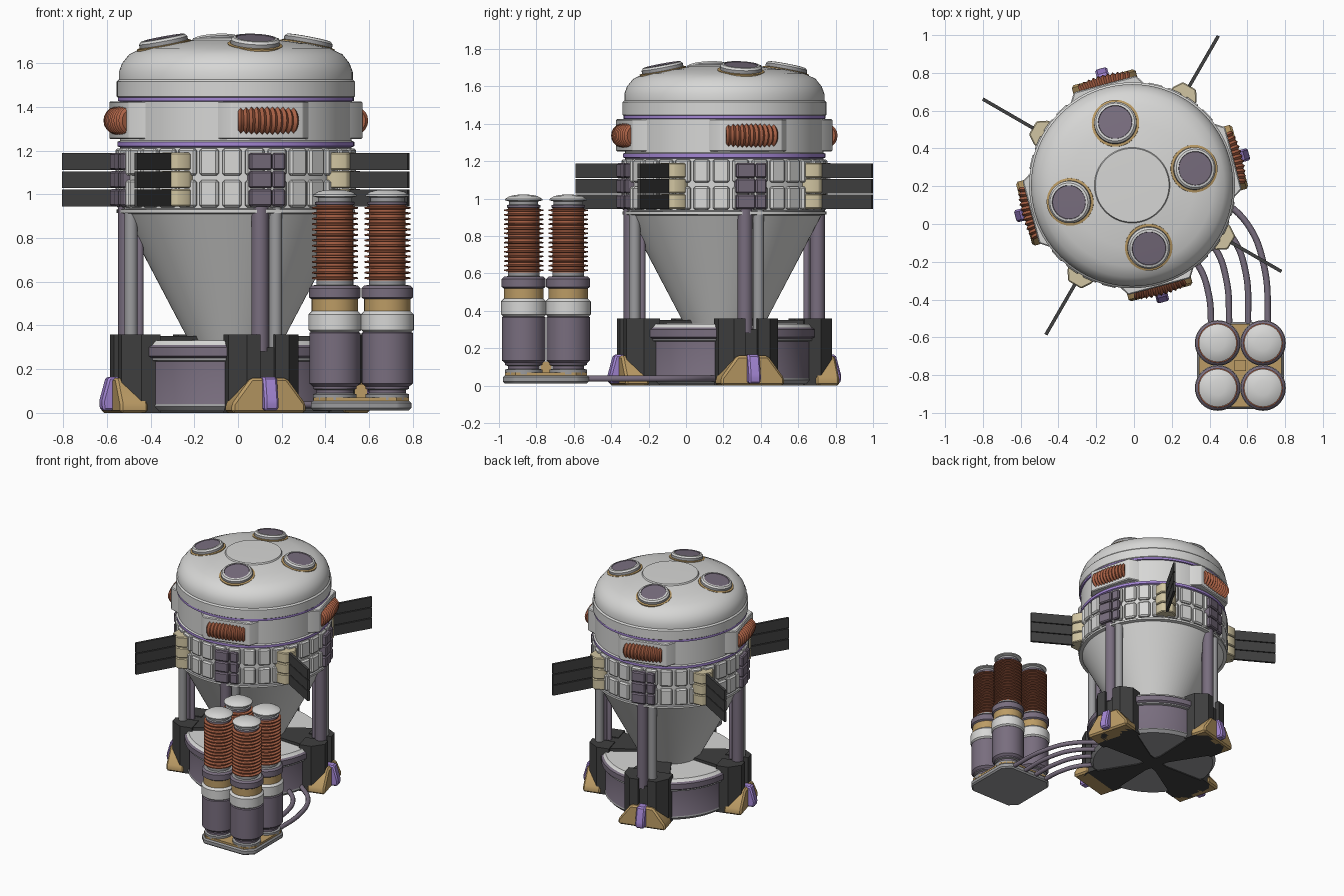
import bpy, bmesh, math
from mathutils import Matrix, Vector

if "Cube" in bpy.data.objects:
    bpy.data.objects.remove(bpy.data.objects["Cube"])

COLORS = [("light_grey", (.68, .68, .67)), ("mid_grey", (.33, .33, .34)), ("dark_grey", (.05, .05, .05)),
          ("purple_grey", (.19, .155, .21)), ("lavender", (.37, .24, .66)), ("gold", (.50, .33, .13)),
          ("beige", (.64, .56, .36)), ("copper", (.40, .12, .06))]
MATS = []
for n, c in COLORS:
    m = bpy.data.materials.new(n)
    m.diffuse_color = (*c, 1)
    m.use_nodes = True
    m.node_tree.nodes["Principled BSDF"].inputs["Base Color"].default_value = m.diffuse_color
    MATS.append(m)
LIGHT, MID, DARK, PURPLE, LAV, GOLD, BEIGE, COPPER = range(8)
CX, CY = -.01, .205
CENTER = Matrix.Translation((CX, CY, 0))
LEGS = [15, 105, 195, 285]
FINS = [60, 150, 240, 330]


def frame(deg):
    """Local frame: x radial, y tangential, z up."""
    return CENTER @ Matrix.Rotation(math.radians(deg), 4, 'Z')


def finish(name, bm):
    bmesh.ops.recalc_face_normals(bm, faces=bm.faces)
    for f in bm.faces:
        f.smooth = True
    for e in bm.edges:
        if len(e.link_faces) == 2 and e.calc_face_angle() > .55:
            e.smooth = False
    me = bpy.data.meshes.new(name)
    bm.to_mesh(me)
    bm.free()
    for m in MATS:
        me.materials.append(m)
    ob = bpy.data.objects.new(name, me)
    bpy.context.collection.objects.link(ob)
    return ob


def prism(bm, pts, plane, a, b, M, mat, bevel=0):
    """Extrude a polygon in plane xy, yz or xz from a to b."""
    put = {'xy': lambda p, t: (p[0], p[1], t), 'yz': lambda p, t: (t, p[0], p[1]),
           'xz': lambda p, t: (p[0], t, p[1])}[plane]
    lo = [bm.verts.new(M @ Vector(put(p, a))) for p in pts]
    hi = [bm.verts.new(M @ Vector(put(p, b))) for p in pts]
    k = len(pts)
    fs = [bm.faces.new(lo[::-1]), bm.faces.new(hi)]
    fs += [bm.faces.new((lo[i], lo[(i + 1) % k], hi[(i + 1) % k], hi[i])) for i in range(k)]
    for f in fs:
        f.material_index = mat
    if bevel:
        bmesh.ops.recalc_face_normals(bm, faces=fs)
        bmesh.ops.bevel(bm, geom=list({e for f in fs for e in f.edges}), offset=bevel,
                        segments=1, affect='EDGES', material=mat)


def rect(x0, x1, y0, y1):
    return [(x0, y0), (x1, y0), (x1, y1), (x0, y1)]


def revolve(bm, prof, M, n=64):
    """Profile of (radius, z, colour of the band that ends here)."""
    prev = None
    for r, z, mat in prof:
        if r == 0:
            ring = [bm.verts.new(M @ Vector((0, 0, z)))] * n
        else:
            ring = [bm.verts.new(M @ Vector((r * math.cos(t), r * math.sin(t), z)))
                    for t in (2 * math.pi * i / n for i in range(n))]
        if prev:
            for i in range(n):
                j = (i + 1) % n
                vs = list(dict.fromkeys((prev[i], prev[j], ring[j], ring[i])))
                bm.faces.new(vs).material_index = mat
        prev = ring


# main hull: cone, tile band, coil band, dome
bm = bmesh.new()
revolve(bm, [(0, .31, LIGHT), (.215, .33, LIGHT), (.52, .91, LIGHT), (.545, .915, LIGHT), (.545, .93, LIGHT),
             (.53, .935, MID), (.53, 1.215, LIGHT), (.542, 1.22, LAV), (.542, 1.24, LAV), (.53, 1.245, LIGHT),
             (.53, 1.425, LIGHT), (.54, 1.427, LAV), (.54, 1.443, LAV), (.545, 1.447, LIGHT), (.545, 1.515, LIGHT),
             (.535, 1.525, LIGHT), (.535, 1.56, LIGHT), (.52, 1.60, LIGHT), (.488, 1.64, LIGHT), (.43, 1.668, LIGHT),
             (.33, 1.69, LIGHT), (.2, 1.705, LIGHT), (.195, 1.715, LIGHT), (0, 1.718, LIGHT)], CENTER, 96)
finish("hull", bm)

# wall tiles in two rows
bm = bmesh.new()
for i in range(32):
    for z in (.94, 1.085):
        prism(bm, rect(-.044, .044, z, z + .125), 'yz', .515, .55, frame(15 + (i + .5) * 11.25), LIGHT, .01)
finish("wall_tiles", bm)

# coil housings and coils
bm = bmesh.new()
coil = bmesh.new()
for a in LEGS:
    prism(bm, [(.46, -.23), (.46, .23), (.555, .17), (.555, -.17)], 'xy', 1.252, 1.425, frame(a), LIGHT, .006)
    N = 23
    rings = []
    for i in range(N):
        M = frame(a - 14 + 28 * i / (N - 1)) @ Matrix.Translation((.54, 0, 1.337))
        r = .066 if i % 2 else .054
        rings.append([coil.verts.new(M @ Vector((r * math.cos(t), 0, r * math.sin(t))))
                      for t in (2 * math.pi * k / 20 for k in range(20))])
    for p, q in zip(rings, rings[1:]):
        for k in range(20):
            coil.faces.new((p[k], p[(k + 1) % 20], q[(k + 1) % 20], q[k]))
    coil.faces.new(rings[0])
    coil.faces.new(rings[-1])
for f in coil.faces:
    f.material_index = COPPER
finish("coil_housings", bm)
finish("coils", coil)

# roof vents
bm = bmesh.new()
for a in LEGS:
    M = frame(a) @ Matrix.Translation((.34, 0, 1.683)) @ Matrix.Rotation(math.radians(11), 4, 'Y')
    revolve(bm, [(.122, -.03, GOLD), (.126, -.02, GOLD), (.126, .002, GOLD), (.113, .005, GOLD), (.112, .022, MID),
                 (.102, .033, LIGHT), (.09, .035, LIGHT), (.088, .031, PURPLE), (0, .032, PURPLE)], M, 40)
finish("roof_vents", bm)

# base drum
bm = bmesh.new()
revolve(bm, [(0, .008, MID), (.44, .008, MID), (.46, .03, MID), (.455, .04, MID), (.455, .235, PURPLE),
             (.47, .24, MID), (.47, .25, MID), (.485, .26, PURPLE), (.485, .30, PURPLE), (.47, .31, PURPLE),
             (.455, .33, LIGHT), (0, .335, LIGHT)], CENTER, 72)
finish("base_drum", bm)

# legs, cross beams, feet and columns
legs, feet, cols, clamps = (bmesh.new() for _ in range(4))
for a in LEGS:
    F = frame(a)
    wedge = [(.0, -.05), (.1, -.05), (.46, -.16), (.46, .16), (.1, .05), (0, .05)]
    prism(legs, wedge, 'xy', 0, .025, F, DARK)
    prism(legs, wedge, 'xy', .315, .352, F, DARK)
    for s in (-1, 1):
        side = [(.40, s * .165), (.49, s * .165), (.568, s * .10), (.568, s * .035), (.40, s * .035)]
        prism(legs, side, 'xy', .0, .358, F, DARK)
    prism(legs, rect(.40, .54, -.04, .04), 'xy', .0, .30, F, DARK)
    prism(feet, [(-.175, 0), (.175, 0), (.175, .04), (.085, .16), (-.085, .16), (-.175, .04)], 'yz',
          .46, .592, F, GOLD, .012)
    prism(feet, [(.54, .01), (.635, .01), (.642, .05), (.61, .165), (.54, .165)], 'xz', -.033, .033, F, LAV, .01)
    for y, x, r, top, mat in ((-.022, .51, .04, .95, PURPLE), (.052, .51, .03, .95, MID), (0, .455, .017, .83, PURPLE)):
        revolve(cols, [(0, .28, mat), (r, .28, mat), (r, top, mat), (r * .6, top + .015, mat), (0, top + .018, mat)],
                F @ Matrix.Translation((x, y, 0)), 20)
    # purple clamps over the tile band
    for i in range(3):
        z = .945 + i * .083
        prism(clamps, rect(-.085, .02, z, z + .078), 'yz', .50, .575, F, PURPLE, .008)
        prism(clamps, rect(.024, .085, z, z + .078), 'yz', .50, .565, F, PURPLE, .008)
finish("legs", legs)
finish("feet", feet)
finish("columns", cols)
finish("leg_clamps", clamps)

# radiator fins with beige mounts
mounts, fins = bmesh.new(), bmesh.new()
for a in FINS:
    for i in range(3):
        z = .945 + i * .083
        prism(mounts, [(.5, -.075), (.555, -.075), (.608, -.04), (.608, .04), (.555, .075), (.5, .075)], 'xy',
              z, z + .079, frame(a), BEIGE, .006)
        prism(fins, rect(.58, .913, z, z + .077), 'xz', -.009, .009, frame(a), DARK)
finish("fin_mounts", mounts)
finish("radiator_fins", fins)

# tank cluster plate
TX, TY = .563, -.749
bm = bmesh.new()
h, c = .23, .17
octo = [(-h, -c), (-c, -h), (c, -h), (h, -c), (h, c), (c, h), (-c, h), (-h, c)]
T = Matrix.Translation((TX, TY, 0))
prism(bm, octo, 'xy', .012, .055, T, MID, .01)
prism(bm, [(x * .95, y * .95) for x, y in octo], 'xy', .05, .07, T, GOLD)
prism(bm, rect(-.03, .03, -.03, .03), 'xy', .06, .13, T, GOLD)
finish("tank_plate", bm)

# four tanks with finned copper stacks
prof = [(0, .06, MID), (.1, .06, MID), (.1, .085, MID), (.085, .09, MID), (.085, .105, PURPLE), (.1, .11, MID),
        (.1, .12, PURPLE), (.117, .135, PURPLE), (.117, .365, PURPLE), (.11, .37, PURPLE), (.121, .38, LIGHT),
        (.121, .45, LIGHT), (.106, .465, LIGHT), (.106, .52, GOLD), (.118, .528, PURPLE), (.118, .57, PURPLE),
        (.105, .583, PURPLE), (.084, .585, MID), (.084, .605, MID)]
for i in range(14):
    z = .61 + i * .0247
    prof += [(.084, z, COPPER), (.105, z + .003, COPPER), (.105, z + .010, COPPER), (.084, z + .013, COPPER)]
prof += [(.084, .95, COPPER), (.09, .953, PURPLE), (.09, .965, PURPLE), (.078, .968, MID), (.078, .985, MID),
         (.1, .99, LIGHT), (.1, .998, LIGHT), (.075, 1.013, LIGHT), (.04, 1.02, LIGHT), (0, 1.022, LIGHT)]
for k, (sx, sy) in enumerate(((-1, -1), (1, -1), (-1, 1), (1, 1))):
    bm = bmesh.new()
    revolve(bm, prof, Matrix.Translation((TX + sx * .12, TY + sy * .119, 0)), 40)
    finish(f"tank_{k + 1}", bm)

# hoses from tanks to base
paths = [[(.41, -.55), (.395, -.37), (.34, -.22), (.2, -.08)], [(.505, -.55), (.49, -.3), (.43, -.13), (.28, .02)],
         [(.605, -.55), (.59, -.25), (.52, -.07), (.36, .08)], [(.71, -.55), (.69, -.23), (.6, .0), (.4, .18)]]
for k, path in enumerate(paths):
    cu = bpy.data.curves.new(f"hose_{k + 1}", 'CURVE')
    cu.dimensions = '3D'
    cu.bevel_depth = .017
    cu.bevel_resolution = 3
    cu.use_fill_caps = True
    sp = cu.splines.new('BEZIER')
    sp.bezier_points.add(len(path) - 1)
    for bp, (x, y) in zip(sp.bezier_points, path):
        bp.co = (x, y, .037)
        bp.handle_left_type = bp.handle_right_type = 'AUTO'
    cu.materials.append(MATS[PURPLE])
    bpy.context.collection.objects.link(bpy.data.objects.new(f"hose_{k + 1}", cu))
